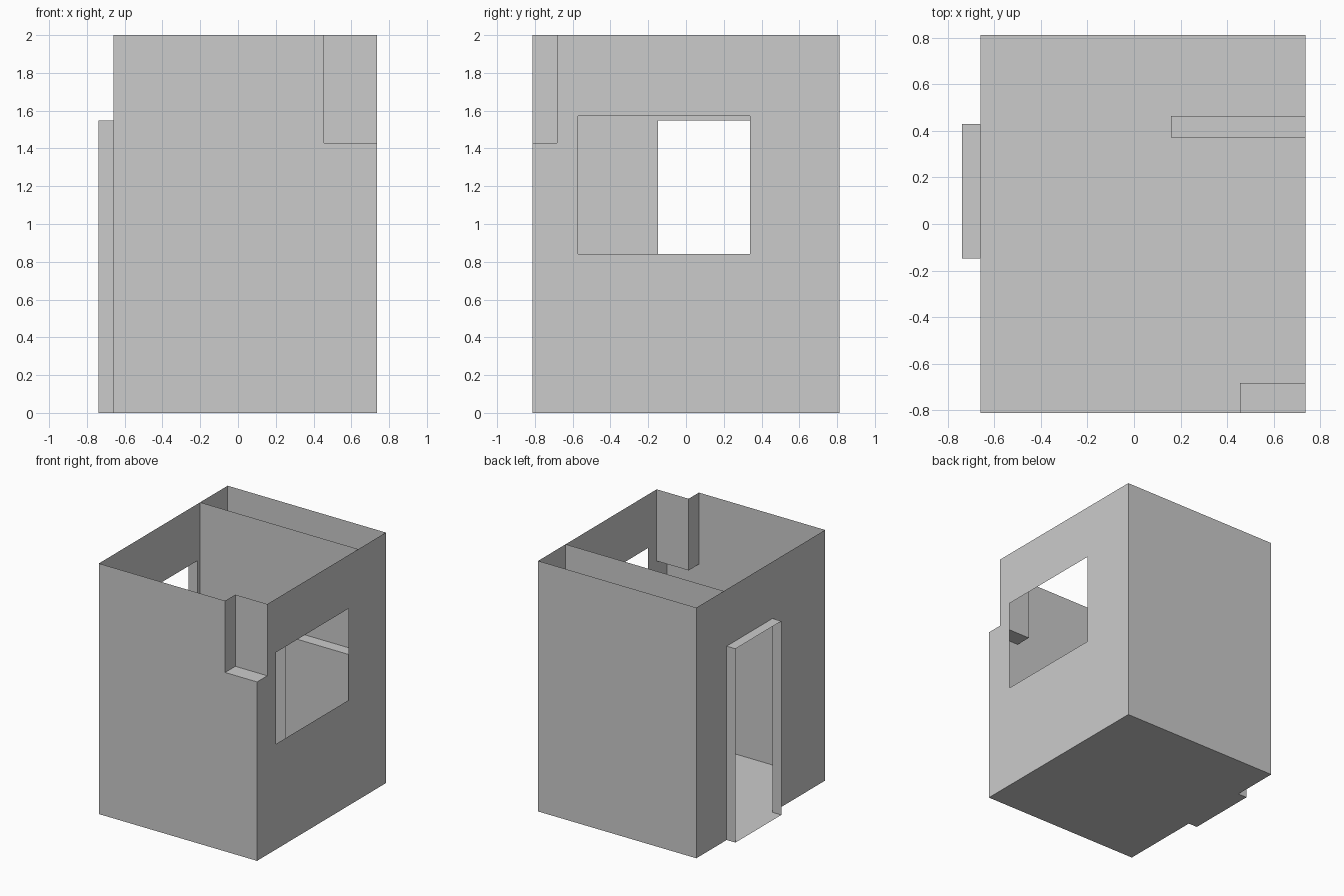
import bpy, bmesh

if "Cube" in bpy.data.objects:
    bpy.data.objects.remove(bpy.data.objects["Cube"])

# Overall room shell and features
X0, X1, Y, H = -0.66, 0.737, 0.812, 2.0
NX, NY, NZ = 0.455, -0.683, 1.428          # corner notch
DX, DY0, DY1, DZ = -0.738, -0.148, 0.43, 1.547   # door surround
WY0, WY1, WZ0, WZ1 = -0.572, 0.339, 0.842, 1.573  # window
PY = 0.465                                  # partition
BX, BY, BZ = 0.159, 0.371, 1.19             # built-in block


def sheet(axis, at, u, v, holes=(), facing=1):
    """Flat panel square to an axis; holes are (u0, u1, v0, v1) cut-outs."""
    return axis, at, u, v, holes, facing


def part(name, sheets):
    bm = bmesh.new()
    for axis, at, u, v, holes, facing in sheets:
        us = sorted({*u, *(k for h in holes for k in h[:2])})
        vs = sorted({*v, *(k for h in holes for k in h[2:])})
        for a, b in zip(us, us[1:]):
            for c, d in zip(vs, vs[1:]):
                mu, mv = (a + b) / 2, (c + d) / 2
                if any(h[0] < mu < h[1] and h[2] < mv < h[3] for h in holes):
                    continue
                pts = []
                for p in ((a, c), (b, c), (b, d), (a, d)):
                    co = list(p)
                    co.insert("xyz".index(axis), at)
                    pts.append(bm.verts.new(co))
                f = bm.faces.new(pts)
                f.normal_update()
                if f.normal["xyz".index(axis)] * facing < 0:
                    f.normal_flip()
    bmesh.ops.remove_doubles(bm, verts=bm.verts, dist=1e-5)
    me = bpy.data.meshes.new(name)
    bm.to_mesh(me)
    bm.free()
    ob = bpy.data.objects.new(name, me)
    bpy.context.collection.objects.link(ob)
    return ob


# Floor, with the sill running out under the door surround
part("floor", [sheet("z", 0, (X0, X1), (-Y, Y), facing=-1),
               sheet("z", 0, (DX, X0), (DY0, DY1), facing=-1)])

# Outer walls
part("front_wall", [sheet("y", -Y, (X0, X1), (0, H), [(NX, X1, NZ, H)], -1)])
part("back_wall", [sheet("y", Y, (X0, X1), (0, H))])
part("left_wall", [sheet("x", X0, (-Y, Y), (0, H), [(DY0, DY1, 0, DZ)], -1)])
part("right_wall", [sheet("x", X1, (-Y, Y), (0, H),
                          [(-Y, NY, NZ, H), (WY0, WY1, WZ0, WZ1)])])

# Recess folded into the front right corner
part("corner_recess", [sheet("x", NX, (-Y, NY), (NZ, H)),
                       sheet("y", NY, (NX, X1), (NZ, H), facing=-1),
                       sheet("z", NZ, (NX, X1), (-Y, NY))])

# Thin surround projecting from the doorway
part("door_surround", [sheet("y", DY0, (DX, X0), (0, DZ), facing=-1),
                       sheet("y", DY1, (DX, X0), (0, DZ)),
                       sheet("z", DZ, (DX, X0), (DY0, DY1))])

# Inner partition and the low block built against it
part("partition", [sheet("y", PY, (X0, X1), (0, H), facing=-1)])
part("built_in_block", [sheet("y", BY, (BX, X1), (0, BZ), facing=-1),
                        sheet("x", BX, (BY, PY), (0, BZ), facing=-1),
                        sheet("z", BZ, (BX, X1), (BY, PY))])
